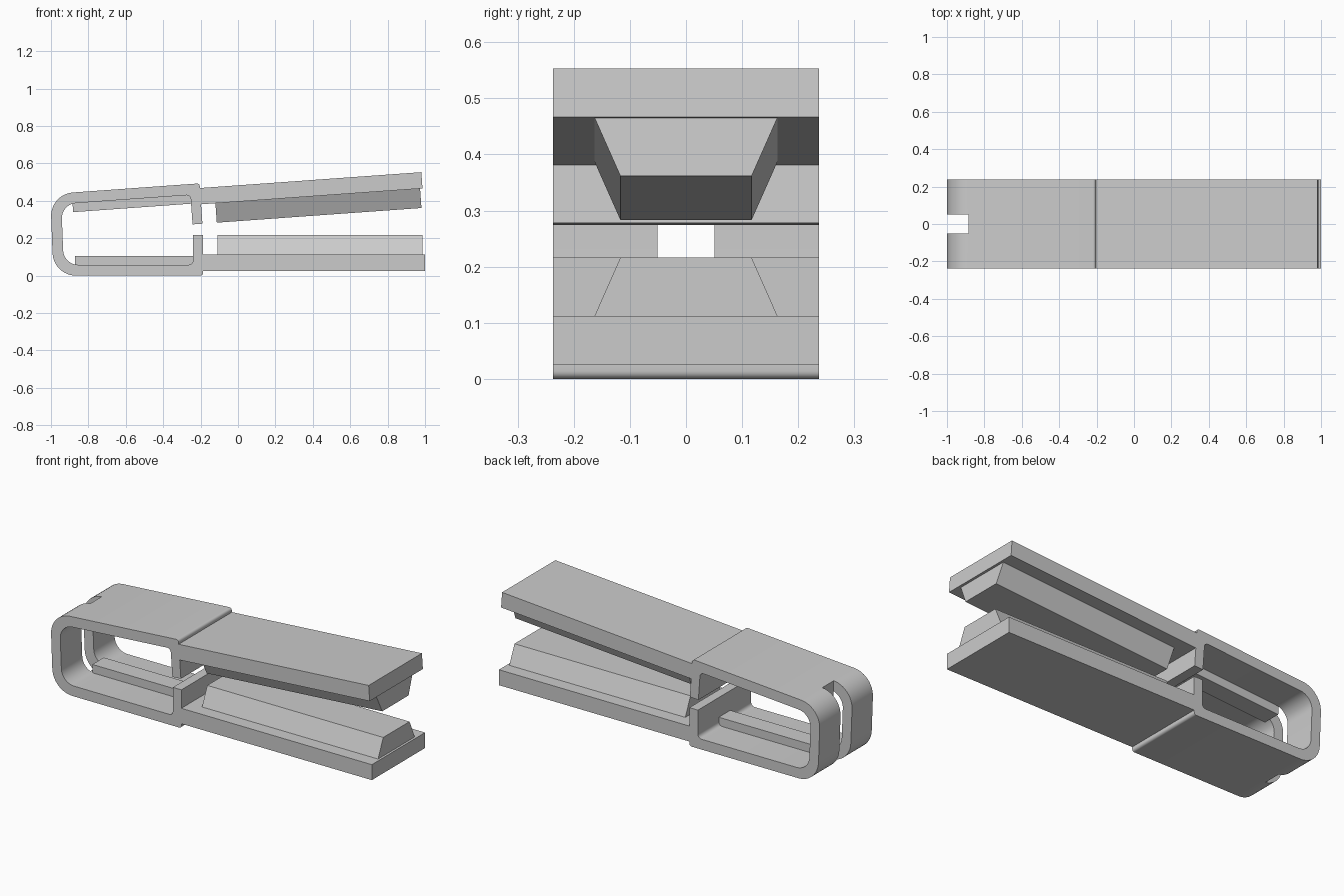
import bpy, bmesh
from math import sin, cos, radians, tan
from mathutils import Vector

if "Cube" in bpy.data.objects:
    bpy.data.objects.remove(bpy.data.objects["Cube"])

TILT = radians(4.1)
HALF_W = 0.237


def upper(x, z):
    """Mirror a lower-arm point onto the tilted upper arm."""
    return (-0.019 + x * cos(TILT) + z * sin(TILT),
            0.5065 + x * sin(TILT) - z * cos(TILT))


def lower(x, z):
    return (x, z)


def fillet(corners):
    """Round (x, z, radius) corners into a list of profile points."""
    out = []
    n = len(corners)
    for i, (x, z, r) in enumerate(corners):
        p = Vector((x, z))
        if r == 0:
            out.append(p)
            continue
        a = (Vector(corners[i - 1][:2]) - p).normalized()
        b = (Vector(corners[(i + 1) % n][:2]) - p).normalized()
        half = a.angle(b) / 2
        c = p + (a + b).normalized() * (r / sin(half))
        s = p + a * (r / tan(half)) - c
        e = p + b * (r / tan(half)) - c
        turn = s.angle_signed(e)
        steps = 12 if r > 0.05 else 5
        for k in range(steps + 1):
            t = -turn * k / steps
            out.append(c + Vector((s.x * cos(t) - s.y * sin(t),
                                   s.x * sin(t) + s.y * cos(t))))
    return out


def make_object(name, bm):
    bmesh.ops.recalc_face_normals(bm, faces=bm.faces[:])
    me = bpy.data.meshes.new(name)
    bm.to_mesh(me)
    bm.free()
    ob = bpy.data.objects.new(name, me)
    bpy.context.collection.objects.link(ob)
    return ob


def bar(name, place, x0, x1, z0, z1, w0, w1):
    """Straight bar with half width w0 at z0 and w1 at z1."""
    bm = bmesh.new()
    rings = []
    for x in (x0, x1):
        ring = []
        for y, z in ((-w0, z0), (w0, z0), (w1, z1), (-w1, z1)):
            px, pz = place(x, z)
            ring.append(bm.verts.new((px, y, pz)))
        rings.append(ring)
        bm.faces.new(ring)
    for i in range(4):
        j = (i + 1) % 4
        bm.faces.new((rings[0][i], rings[0][j], rings[1][j], rings[1][i]))
    return make_object(name, bm)


# Clip body: one arm profile, mirrored to make the closed spring outline
arm = [(-0.987, 0, 0.125), (-0.187, 0, 0.014), (-0.187, 0.025, 0),
       (1.0, 0.025, 0), (1.0, 0.112, 0), (-0.187, 0.112, 0),
       (-0.187, 0.216, 0), (-0.24, 0.216, 0), (-0.24, 0.058, 0.022),
       (-0.932, 0.058, 0.08)]
outline = arm + [(*upper(x, z), r) for x, z, r in reversed(arm)]
bm = bmesh.new()
face = bm.faces.new([bm.verts.new((p.x, -HALF_W, p.y)) for p in fillet(outline)])
ext = bmesh.ops.extrude_face_region(bm, geom=[face])
bmesh.ops.translate(bm, vec=(0, 2 * HALF_W, 0),
                    verts=[v for v in ext["geom"] if isinstance(v, bmesh.types.BMVert)])
body = make_object("clip_body", bm)

# Slot through the spring bend
cutter = bar("slot_cutter", lower, -1.2, -0.885, -0.2, 0.8, 0.051, 0.051)
cutter.hide_render = True
mod = body.modifiers.new("slot", 'BOOLEAN')
mod.operation = 'DIFFERENCE'
mod.solver = 'EXACT'
mod.object = cutter
bpy.context.view_layer.objects.active = body
body.select_set(True)
bpy.ops.object.modifier_apply(modifier=mod.name)
bpy.data.objects.remove(cutter)
bpy.ops.object.shade_smooth_by_angle(angle=radians(30))

# Gripping jaws and stiffening ribs on both arms
for side, place in (("lower", lower), ("upper", upper)):
    bar(side + "_jaw", place, -0.11, 0.987, 0.112, 0.216, 0.163, 0.117)
    bar(side + "_rib", place, -0.872, -0.24, 0.056, 0.105, 0.051, 0.051)
